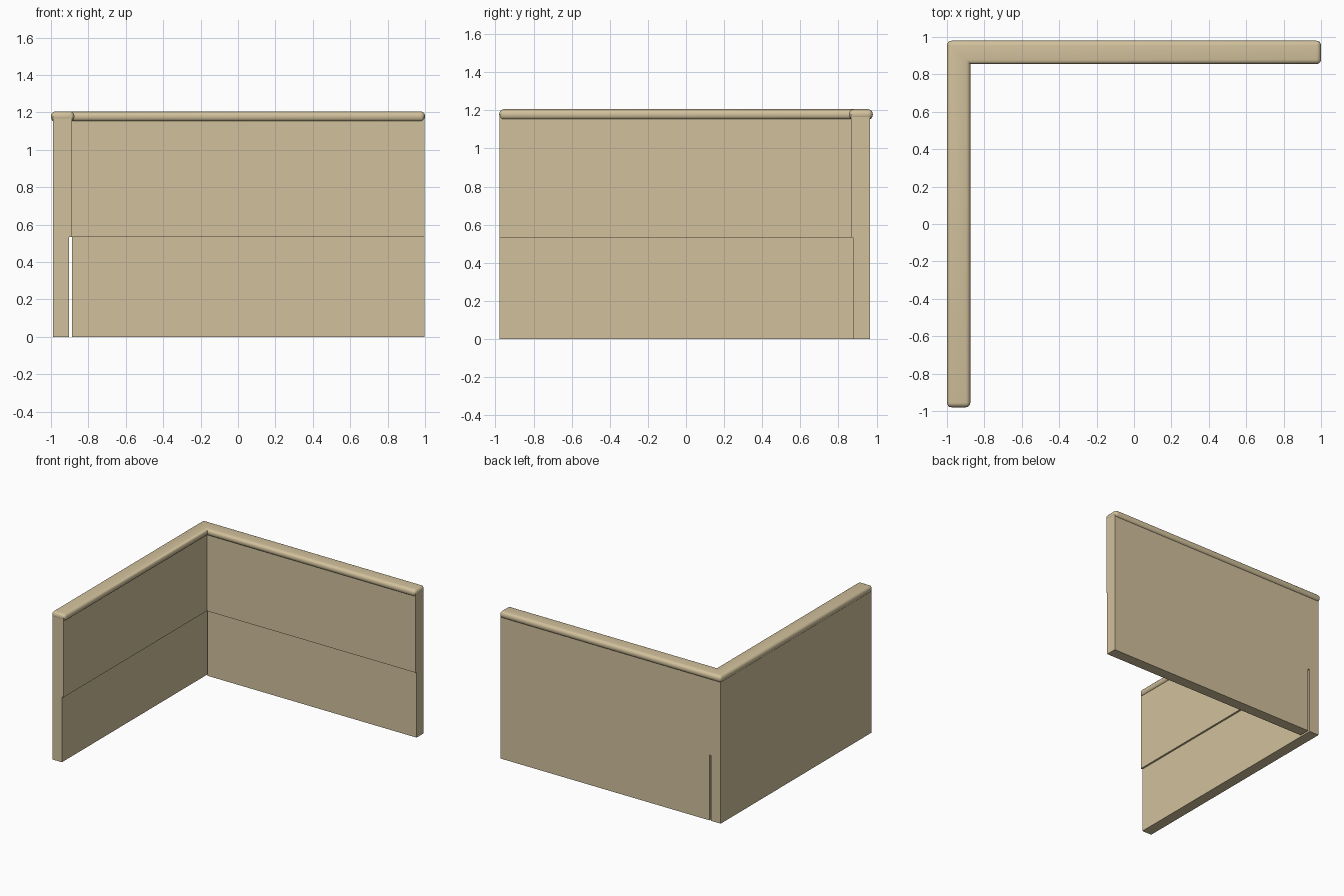
import bpy, bmesh

if "Cube" in bpy.data.objects:
    bpy.data.objects.remove(bpy.data.objects["Cube"])

mat = bpy.data.materials.new("tan_plaster")
mat.diffuse_color = (0.64, 0.53, 0.33, 1)
mat.use_nodes = True
mat.node_tree.nodes["Principled BSDF"].inputs["Base Color"].default_value = mat.diffuse_color


def prism(name, outline, z0, z1):
    """Extrude a plan outline from z0 to z1."""
    bm = bmesh.new()
    face = bm.faces.new([bm.verts.new((x, y, z0)) for x, y in outline])
    ext = bmesh.ops.extrude_face_region(bm, geom=[face])
    verts = [v for v in ext["geom"] if isinstance(v, bmesh.types.BMVert)]
    bmesh.ops.translate(bm, verts=verts, vec=(0, 0, z1 - z0))
    bmesh.ops.recalc_face_normals(bm, faces=bm.faces)
    mesh = bpy.data.meshes.new(name)
    bm.to_mesh(mesh)
    bm.free()
    obj = bpy.data.objects.new(name, mesh)
    bpy.context.collection.objects.link(obj)
    mesh.materials.append(mat)
    return obj


def ell(x0, x1, x2, y0, y1, y2):
    """L plan: left leg x0..x1, back leg y1..y2."""
    return [(x0, y0), (x1, y0), (x1, y1), (x2, y1), (x2, y2), (x0, y2)]


def rect(x0, x1, y0, y1):
    return [(x0, y0), (x1, y0), (x1, y1), (x0, y1)]


SPLIT = 0.533

# Upper wall, one L-shaped piece
prism("upper_wall", ell(-0.989, -0.888, 0.997, -0.979, 0.866, 0.965), SPLIT, 1.18)

# Lower walls, slightly thinner, with a narrow slot between them at the corner
prism("lower_left_wall", rect(-0.989, -0.903, -0.979, 0.965), 0, SPLIT)
prism("lower_back_wall", rect(-0.888, 0.997, 0.877, 0.965), 0, SPLIT)

# Rounded cap rail; every edge is rounded except the inner corner
rail = prism("cap_rail", ell(-1, -0.875, 1, -0.98, 0.855, 0.98), 1.15, 1.206)
bm = bmesh.new()
bm.from_mesh(rail.data)
edges = [e for e in bm.edges
         if not all(abs(v.co.x + 0.875) < 1e-4 and abs(v.co.y - 0.855) < 1e-4
                    for v in e.verts)]
bmesh.ops.bevel(bm, geom=edges, offset=0.025, segments=5, profile=0.5,
                affect='EDGES', clamp_overlap=True)
bm.to_mesh(rail.data)
bm.free()
bpy.context.view_layer.objects.active = rail
rail.select_set(True)
bpy.ops.object.shade_smooth_by_angle(angle=0.7)
